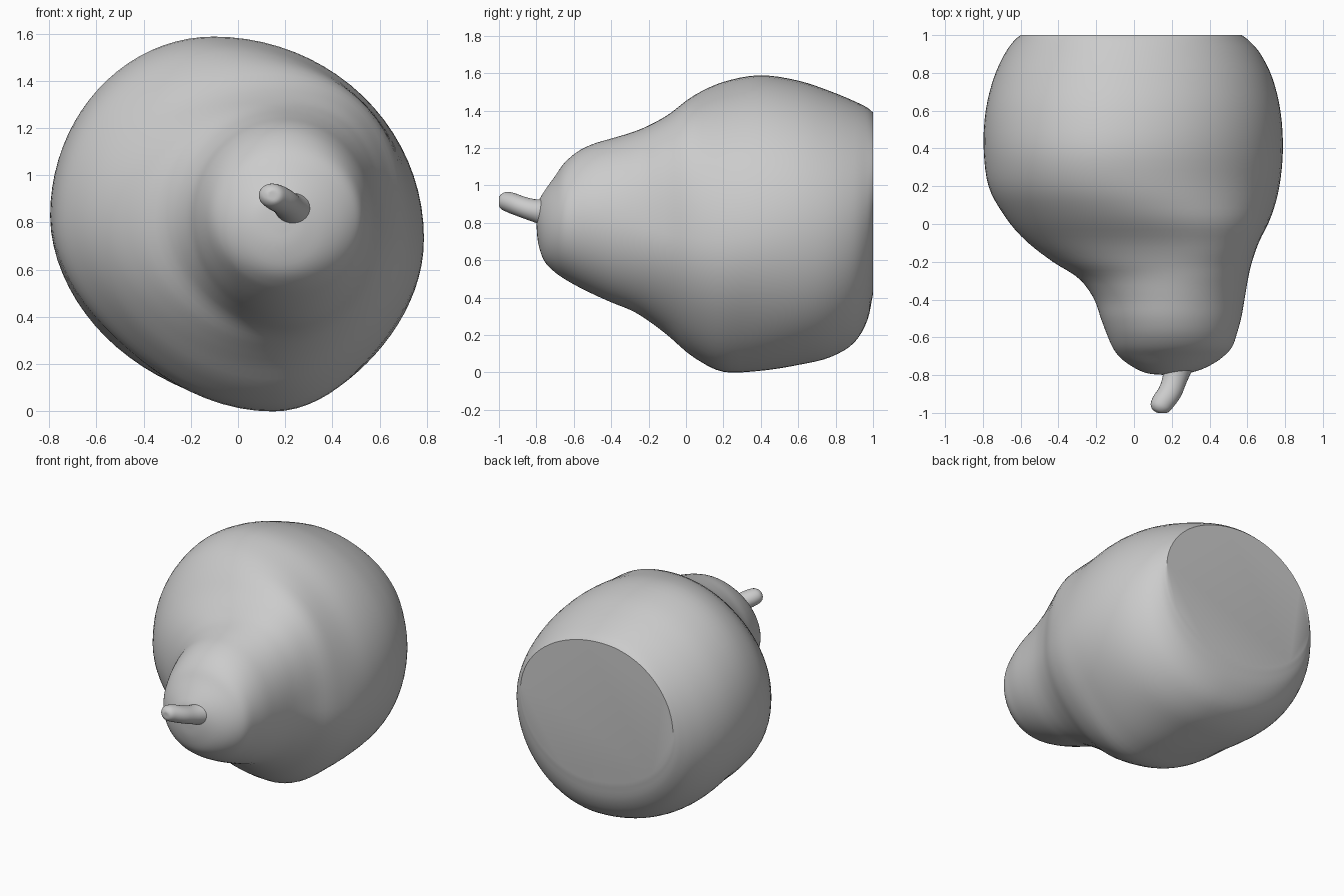
import bpy, bmesh
from math import cos, sin, tau, dist, exp
from mathutils import Vector

if "Cube" in bpy.data.objects:
    bpy.data.objects.remove(bpy.data.objects["Cube"])


def smooth_rows(rows, steps):
    """Chord-length spline through rows of numbers."""
    t = [0.0]
    for a, b in zip(rows, rows[1:]):
        t.append(t[-1] + dist(a, b))
    last = len(rows) - 1

    def slope(i, c):
        if i == 0 or i == last:
            k = max(i - 1, 0)
            return (rows[k + 1][c] - rows[k][c]) / (t[k + 1] - t[k])
        h0, h1 = t[i] - t[i - 1], t[i + 1] - t[i]
        s0 = (rows[i][c] - rows[i - 1][c]) / h0
        s1 = (rows[i + 1][c] - rows[i][c]) / h1
        return (s0 * h1 + s1 * h0) / (h0 + h1)

    out = []
    for i in range(last):
        h = t[i + 1] - t[i]
        for k in range(steps):
            u = k / steps
            row = []
            for c in range(len(rows[0])):
                p, q = rows[i][c], rows[i + 1][c]
                row.append(p * (2 * u ** 3 - 3 * u * u + 1) + q * (3 * u * u - 2 * u ** 3)
                           + h * slope(i, c) * (u ** 3 - 2 * u * u + u)
                           + h * slope(i + 1, c) * (u ** 3 - u * u))
            out.append(row)
    return out + [list(rows[-1])]


def ease(lo, hi, v):
    w = min(max((v - lo) / (hi - lo), 0), 1)
    return w * w * (3 - 2 * w)


def loft(name, rings):
    bm = bmesh.new()
    vr = [[bm.verts.new(p) for p in ring] for ring in rings]
    n = len(vr[0])
    for r0, r1 in zip(vr, vr[1:]):
        for j in range(n):
            k = (j + 1) % n
            bm.faces.new((r0[j], r0[k], r1[k], r1[j]))
    bm.faces.new(vr[0])
    bm.faces.new(vr[-1])
    bmesh.ops.recalc_face_normals(bm, faces=bm.faces)
    me = bpy.data.meshes.new(name)
    bm.to_mesh(me)
    bm.free()
    ob = bpy.data.objects.new(name, me)
    bpy.context.collection.objects.link(ob)
    bpy.ops.object.select_all(action='DESELECT')
    ob.select_set(True)
    bpy.context.view_layer.objects.active = ob
    bpy.ops.object.shade_smooth_by_angle(angle=0.6)
    return ob


# Pear body sections: y, left x, right x, bottom z, top z
SECTIONS = [
    (-0.80, 0.17, 0.21, 0.79, 0.84),
    (-0.79, 0.07, 0.29, 0.69, 0.91),
    (-0.76, 0.00, 0.38, 0.60, 0.965),
    (-0.70, -0.08, 0.475, 0.535, 1.05),
    (-0.65, -0.115, 0.52, 0.50, 1.12),
    (-0.58, -0.145, 0.545, 0.46, 1.18),
    (-0.50, -0.175, 0.567, 0.42, 1.22),
    (-0.40, -0.21, 0.585, 0.375, 1.25),
    (-0.30, -0.28, 0.602, 0.335, 1.28),
    (-0.20, -0.43, 0.625, 0.275, 1.32),
    (-0.10, -0.56, 0.66, 0.20, 1.375),
    (0.05, -0.69, 0.73, 0.075, 1.485),
    (0.20, -0.77, 0.77, 0.003, 1.553),
    (0.38, -0.795, 0.788, 0.007, 1.588),
    (0.60, -0.785, 0.775, 0.04, 1.56),
    (0.78, -0.74, 0.73, 0.085, 1.50),
    (0.90, -0.685, 0.67, 0.16, 1.45),
    (0.97, -0.635, 0.61, 0.28, 1.415),
    (1.00, -0.60, 0.57, 0.42, 1.39),
]


def body_ring(row, n=80):
    y, xl, xr, zb, zt = row
    w = ease(-0.6, 0.2, y)
    w_top = ease(-0.2, 0.35, y)
    back = max((y - 0.4) / 0.6, 0)
    dent = 0.055 * w * (1 - ease(0.25, 0.7, y))
    # the neck's right shoulder stays full where it meets the belly
    bulge = 0.07 * exp(-((y + 0.1) / 0.22) ** 2)
    # extreme points drift from the neck axis to the lopsided belly
    cx, cz = (xl + xr) / 2, (zb + zt) / 2
    neck = 0.12 * exp(-((y + 0.1) / 0.2) ** 2)
    top_x = cx + neck + w_top * (-0.1 + 0.05 * back)
    bot_x = cx + w * (0.15 - 0.08 * back)
    left_z = cz + w * 0.03 * (1 - back)
    right_z = cz - w * 0.07 * (1 - back)
    pts = []
    for j in range(n):
        a = tau * j / n
        u, v = cos(a), sin(a)
        f = 1
        if v < 0:
            f = 1 - dent * sin(2 * a) ** 2
        elif u > 0:
            f = 1 + bulge * sin(2 * a) ** 2
        u, v = u * f, v * f
        ax = top_x if v >= 0 else bot_x
        az = right_z if u >= 0 else left_z
        x = ax + u * ((xr - ax) if u >= 0 else (ax - xl))
        z = az + v * ((zt - az) if v >= 0 else (az - zb))
        pts.append(Vector((x, y, z)))
    return pts


loft("pear_body", [body_ring(r) for r in smooth_rows(SECTIONS, 4)])

# Bent stem: centre x, y, z, radius
STEM = [
    (0.225, -0.73, 0.855, 0.095),
    (0.225, -0.775, 0.86, 0.075),
    (0.215, -0.82, 0.868, 0.066),
    (0.19, -0.89, 0.89, 0.062),
    (0.153, -0.945, 0.91, 0.060),
    (0.136, -0.975, 0.918, 0.052),
    (0.126, -0.993, 0.923, 0.030),
    (0.123, -0.998, 0.925, 0.006),
]
stem_dir = Vector((-0.38, -0.9, 0.2)).normalized()
side = stem_dir.cross(Vector((0, 0, 1))).normalized()
up = side.cross(stem_dir)
rings = []
for x, y, z, r in smooth_rows(STEM, 3):
    ring = [Vector((x, y, z)) + side * r * cos(tau * j / 24) + up * r * 0.9 * sin(tau * j / 24)
            for j in range(24)]
    for p in ring:
        p.y = max(p.y, -1.0)
    rings.append(ring)
loft("stem", rings)
